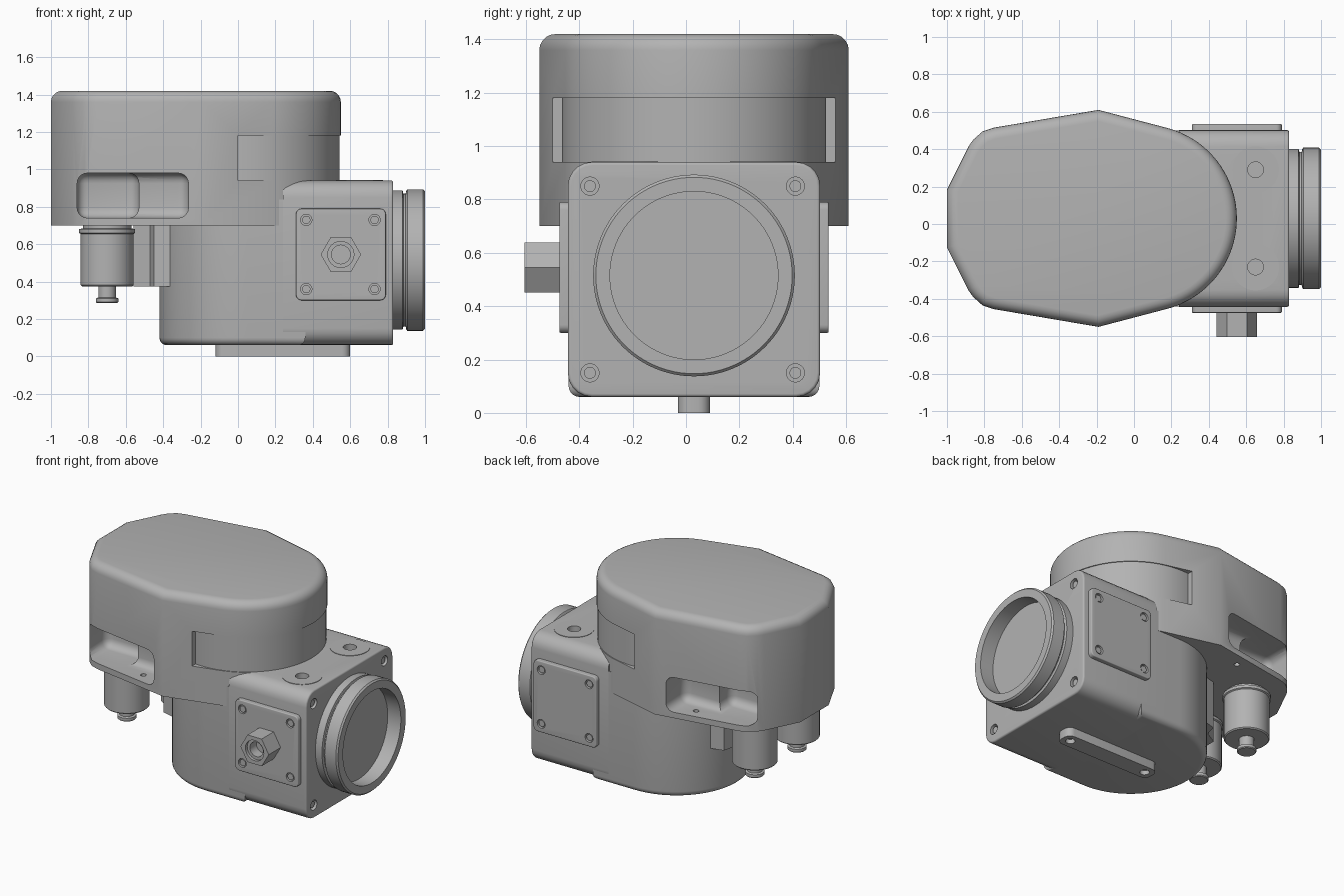
import bpy, bmesh, math
from mathutils import Matrix, Vector

cube = bpy.data.objects.get("Cube")
if cube:
    bpy.data.objects.remove(cube, do_unlink=True)

grey = bpy.data.materials.new("cast_grey")
grey.use_nodes = True
grey.diffuse_color = (0.45, 0.45, 0.45, 1)
grey.node_tree.nodes["Principled BSDF"].inputs["Base Color"].default_value = (0.45, 0.45, 0.45, 1)
YC = 0.03  # centre plane of the body
AXES = {"z": Matrix.Identity(4), "x": Matrix.Rotation(math.pi / 2, 4, "Y"),
        "y": Matrix.Rotation(math.pi / 2, 4, "X")}


def finish(name, bm):
    bmesh.ops.recalc_face_normals(bm, faces=bm.faces)
    mesh = bpy.data.meshes.new(name)
    bm.to_mesh(mesh)
    bm.free()
    ob = bpy.data.objects.new(name, mesh)
    bpy.context.collection.objects.link(ob)
    mesh.materials.append(grey)
    return ob


def bevel(bm, test, width, segments=5):
    edges = [e for e in bm.edges if test(*[v.co for v in e.verts])]
    bmesh.ops.bevel(bm, geom=edges, offset=width, segments=segments, profile=0.5, affect="EDGES")


def prism(name, pts, z0, z1, bevels=()):
    bm = bmesh.new()
    base = bm.faces.new([bm.verts.new((x, y, z0)) for x, y in pts])
    top = bmesh.ops.extrude_face_region(bm, geom=[base])["geom"]
    bmesh.ops.translate(bm, vec=(0, 0, z1 - z0), verts=[v for v in top if isinstance(v, bmesh.types.BMVert)])
    for test, width in bevels:
        bevel(bm, test, width)
    return finish(name, bm)


def box(name, lo, hi, bevels=()):
    bm = bmesh.new()
    bmesh.ops.create_cube(bm, size=1)
    lo, hi = Vector(lo), Vector(hi)
    for v in bm.verts:
        v.co = [(a + b) / 2 + c * (b - a) for a, b, c in zip(lo, hi, v.co)]
    for test, width in bevels:
        bevel(bm, test, width)
    return finish(name, bm)


def cyl(name, centre, r, depth, axis="z", sides=48, r2=None):
    bm = bmesh.new()
    bmesh.ops.create_cone(bm, cap_ends=True, segments=sides, radius1=r, radius2=r if r2 is None else r2,
                          depth=depth, matrix=Matrix.Translation(centre) @ AXES[axis])
    return finish(name, bm)


def lathe(name, profile, centre, axis="z", sides=64):
    # closed (radius, height) profile spun about an axis
    bm = bmesh.new()
    verts = [bm.verts.new((r, 0, h)) for r, h in profile]
    edges = [bm.edges.new(p) for p in zip(verts, verts[1:])]
    bmesh.ops.spin(bm, geom=verts + edges, axis=(0, 0, 1), cent=(0, 0, 0), angle=math.tau, steps=sides)
    bmesh.ops.remove_doubles(bm, verts=bm.verts, dist=1e-4)
    bmesh.ops.transform(bm, matrix=Matrix.Translation(centre) @ AXES[axis], verts=bm.verts)
    return finish(name, bm)


def boolean(ob, cutter, operation="DIFFERENCE"):
    mod = ob.modifiers.new("cut", "BOOLEAN")
    mod.object, mod.operation, mod.solver = cutter, operation, "EXACT"
    bpy.context.view_layer.objects.active = ob
    bpy.ops.object.modifier_apply(modifier=mod.name)
    bpy.data.objects.remove(cutter, do_unlink=True)


def drill(ob, centre, r, depth, axis):
    boolean(ob, cyl("drill", centre, r, 2 * depth, axis, 24))


def arc(cx, cy, r, a0, a1, n):
    return [(cx + r * math.cos(math.radians(a0 + (a1 - a0) * i / n)),
             cy + r * math.sin(math.radians(a0 + (a1 - a0) * i / n))) for i in range(n + 1)]


def along(axis):
    return lambda a, b: abs((b - a)[axis]) > 0.99 * (b - a).length


def at(axis, value):
    return lambda a, b: abs(a[axis] - value) < 1e-4 and abs(b[axis] - value) < 1e-4


# upper cover: faceted rear, round nose, soft top edge
half = [(-0.19, 0.58), (-0.75, 0.485), (-0.81, 0.465), (-0.86, 0.42), (-0.885, 0.385), (-1, 0.155)]
outline = arc(0.05, YC, 0.5, -75, 75, 40) + [(x, YC + h) for x, h in half]
outline += [(x, YC - h) for x, h in reversed(half)]
cover = prism("upper_cover", outline, 0.70, 1.42, [(at(2, 1.42), 0.06)])
boolean(cover, box("band_cut", (0, -1, 0.94), (1, 1, 1.18)))
for s in (-1, 1):
    def span(a, b):
        return sorted((YC + s * a, YC + s * b))
    # side pockets: deep rear bay and shallow front bay
    for x1, depth in ((-0.265, 0.36), (-0.53, 0.23)):
        y0, y1 = span(depth, 0.9)
        boolean(cover, box("pocket", (-0.86, y0, 0.74), (x1, y1, 0.98),
                           [(lambda a, b: True, 0.055)]))
    drill(cover, (-0.42, YC + s * 0.46, 0.72), 0.018, 0.06, "z")
cyl("recessed_band", (0.05, YC, 0.95), 0.494, 0.5, sides=96)

# lower body: round rear joined to a square front housing
stadium = arc(0.05, YC, 0.47, 90, 270, 40) + [(0.36, YC - 0.47), (0.36, YC + 0.47)]
prism("round_body", stadium, 0.06, 0.84, [(at(2, 0.06), 0.04)])
y0, y1 = YC - 0.473, YC + 0.473
housing = box("square_housing", (0.24, y0, 0.06), (0.83, y1, 0.94),
              [(along(0), 0.09), (at(0, 0.83), 0.012)])
for y in (-0.36, 0.41):
    for z in (0.15, 0.85):
        drill(housing, (0.83, y, z), 0.034, 0.04, "x")
        cyl("housing_screw", (0.805, y, z), 0.022, 0.03, "x", 24)

# plugs on the top of the housing
for y in (-0.23, 0.29):
    drill(housing, (0.65, y, 0.94), 0.045, 0.05, "z")
    lathe("top_plug", [(0.042, -0.02), (0.125, -0.02), (0.125, 0.003), (0.042, 0.003), (0.042, -0.02)],
          (0.65, y, 0.94))

# round port with groove and shallow bore
lathe("port_ring", [(0, 0.80), (0.372, 0.80), (0.372, 0.88), (0.355, 0.884), (0.355, 0.896), (0.372, 0.90),
                    (0.378, 0.905), (0.378, 0.99), (0.368, 1.0), (0.315, 1.0), (0.315, 0.90), (0, 0.90)],
      (0, YC, 0.515), "x", 96)

# side plates with corner screws
for name, ya, yb, yface in (("front_plate", -0.475, -0.42, -0.475), ("back_plate", 0.48, 0.535, 0.535)):
    plate = box(name, (0.31, ya, 0.30), (0.79, yb, 0.79), [(along(1), 0.03), (at(1, yface), 0.006)])
    for x in (0.365, 0.73):
        for z in (0.36, 0.73):
            drill(plate, (x, yface, z), 0.03, 0.02, "y")
            cyl("plate_screw", (x, yface * 0.97, z), 0.022, 0.02, "y", 24)

# hex fitting on the front plate
fitting = cyl("hex_fitting", (0.55, -0.535, 0.545), 0.108, 0.14, "y", 6)
# turn the hexagon so that its corners point sideways
if max(v.co.x for v in fitting.data.vertices) < 0.65:
    turn = Matrix.Translation((0.55, 0, 0.545)) @ Matrix.Rotation(math.pi / 6, 4, "Y")
    fitting.data.transform(turn @ Matrix.Translation((-0.55, 0, -0.545)))
drill(fitting, (0.55, -0.605, 0.545), 0.07, 0.02, "y")
drill(fitting, (0.55, -0.605, 0.545), 0.05, 0.09, "y")

# foot rail
rail = box("foot_rail", (-0.12, YC - 0.06, 0), (0.60, YC + 0.06, 0.08), [(along(2), 0.045)])
for x in (-0.06, 0.54):
    drill(rail, (x, YC, 0), 0.03, 0.03, "z")

# hanging posts with stepped tips
for y in (-0.21, 0.25):
    lathe("hanging_post", [(0, 0.285), (0.055, 0.285), (0.06, 0.29), (0.06, 0.31), (0.047, 0.315), (0.047, 0.375),
                           (0.135, 0.375), (0.142, 0.382), (0.142, 0.655), (0.15, 0.66), (0.15, 0.68),
                           (0.13, 0.685), (0.13, 0.72), (0, 0.72)], (-0.70, y, 0), sides=48)

# bracket between posts and body
wing = [(-0.56, 0.07), (-0.47, 0.12), (-0.45, 0.2), (-0.25, 0.25)]
prism("bracket", [(x, YC + h) for x, h in wing] + [(x, YC - h) for x, h in reversed(wing)], 0.375, 0.72)

for ob in bpy.context.collection.objects:
    if ob.type == "MESH" and grey.name in ob.data.materials:
        bpy.ops.object.select_all(action="DESELECT")
        ob.select_set(True)
        bpy.context.view_layer.objects.active = ob
        bpy.ops.object.shade_smooth_by_angle(angle=math.radians(28))
